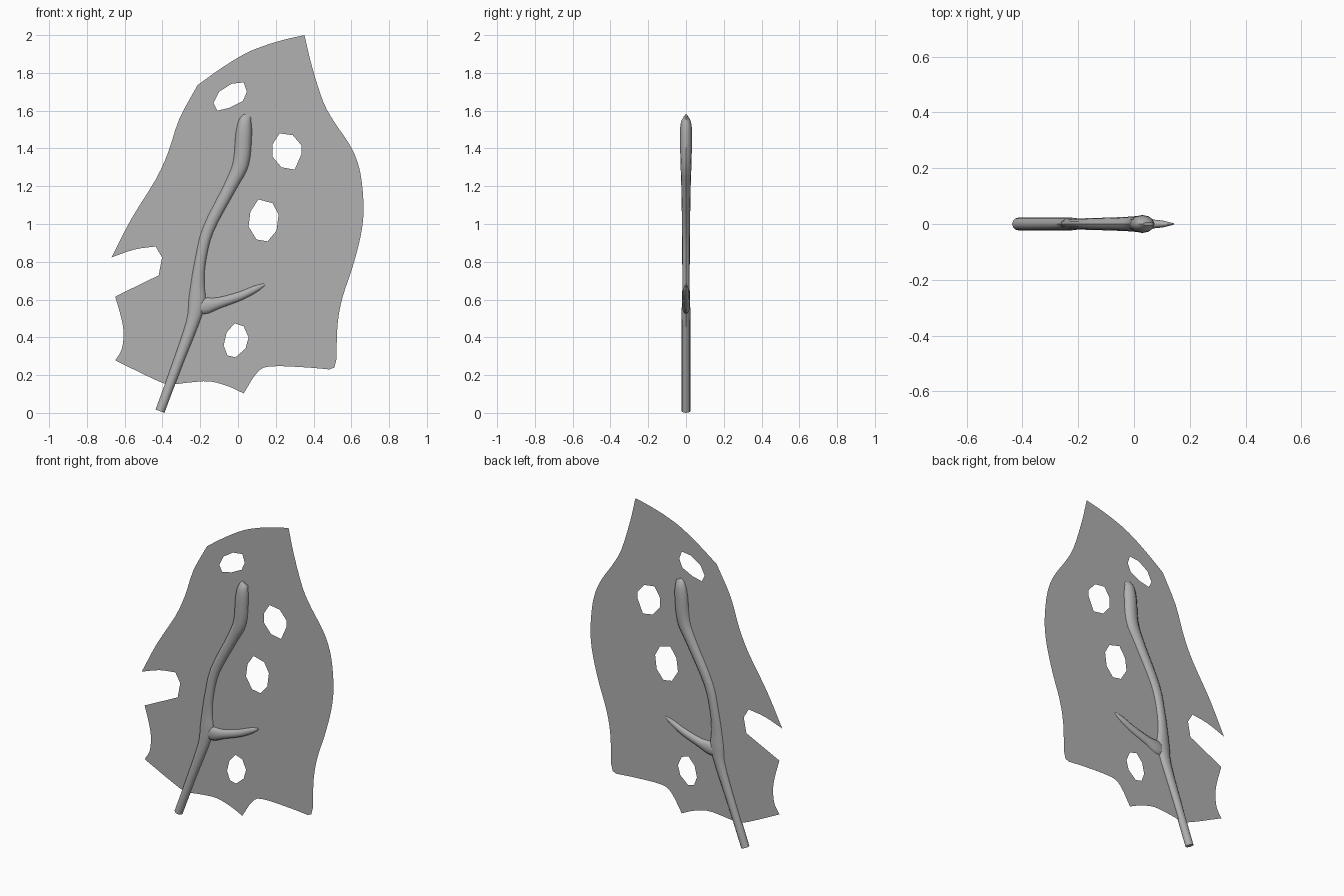
import bpy, bmesh, math
from mathutils import Vector

if "Cube" in bpy.data.objects:
    bpy.data.objects.remove(bpy.data.objects["Cube"])

# Leaf outline (x, z), clockwise from the tip
OUTLINE = [
    (.352, 2), (.39, 1.84), (.45, 1.65), (.51, 1.54), (.585, 1.43), (.63, 1.336),
    (.655, 1.225), (.665, 1.066), (.648, .93), (.606, .77), (.553, .61), (.527, .468),
    (.521, .283), (.51, .24), (.484, .23), (.357, .241), (.167, .246), (.098, .209),
    (.03, .103), (-.05, .14), (-.15, .167), (-.257, .161), (-.362, .151), (-.442, .177),
    (-.65, .278), (-.616, .336), (-.606, .415), (-.616, .495), (-.65, .616),
    (-.42, .728), (-.402, .823), (-.436, .881), (-.548, .865), (-.67, .823),
    (-.563, 1.03), (-.436, 1.235), (-.368, 1.384), (-.31, 1.558), (-.214, 1.735),
    (-.093, 1.822), (.034, 1.9), (.14, 1.944), (.246, 1.976)]
CORNERS = [0, 12, 13, 14, 18, 24, 28, 29, 30, 31, 33, 38, 43]
# Irregular octagonal holes
HOLES = [
    [(-.11, 1.60), (-.13, 1.64), (-.1, 1.7), (-.035, 1.742), (.03, 1.75), (.047, 1.7), (.025, 1.65), (-.045, 1.615)],
    [(.22, 1.48), (.29, 1.47), (.337, 1.415), (.337, 1.373), (.3, 1.288), (.23, 1.3), (.182, 1.357), (.182, 1.42)],
    [(.108, 1.13), (.183, 1.11), (.215, 1.05), (.204, .965), (.157, .908), (.098, .918), (.056, .987), (.066, 1.066)],
    [(-.018, .474), (.03, .458), (.056, .4), (.04, .341), (-.013, .294), (-.056, .304), (-.076, .357), (-.06, .426)],
]

# Darker grey shared by all parts
GREY = bpy.data.materials.new("dark_grey")
GREY.diffuse_color = (.44, .44, .44, 1)
GREY.use_nodes = True
GREY.node_tree.nodes["Principled BSDF"].inputs["Base Color"].default_value = GREY.diffuse_color


def activate(ob):
    bpy.ops.object.select_all(action='DESELECT')
    ob.select_set(True)
    bpy.context.view_layer.objects.active = ob


def spline(keys, steps=4):
    """Catmull-Rom samples through points of any dimension."""
    k = [Vector(v) for v in keys]
    k = [2 * k[0] - k[1]] + k + [2 * k[-1] - k[-2]]
    out = []
    for a, b, c, d in zip(k, k[1:], k[2:], k[3:]):
        for i in range(steps):
            t = i / steps
            out.append(.5 * (2 * b + (c - a) * t + (2 * a - 5 * b + 4 * c - d) * t * t
                             + (3 * b - a - 3 * c + d) * t ** 3))
    return out + [k[-2]]


def smooth_loop(points, corners):
    """Smooth the runs between sharp corners of a closed outline."""
    pts = points + points[:1]
    return [p for i, j in zip(corners, corners[1:])
            for p in (spline(pts[i:j + 1], 3)[:-1] if j - i > 1 else [pts[i]])]


def flat_sheet(name, loops):
    cu = bpy.data.curves.new(name, 'CURVE')
    cu.dimensions, cu.fill_mode = '2D', 'BOTH'
    for pts in loops:
        sp = cu.splines.new('POLY')
        sp.points.add(len(pts) - 1)
        for p, (x, z) in zip(sp.points, pts):
            p.co = (x, z, 0, 1)
        sp.use_cyclic_u = True
    ob = bpy.data.objects.new(name, cu)
    bpy.context.collection.objects.link(ob)
    ob.rotation_euler.x = math.pi / 2
    activate(ob)
    bpy.ops.object.convert(target='MESH')
    bpy.ops.object.transform_apply(rotation=True)
    ob = bpy.context.object
    ob.data.materials.clear()
    ob.data.materials.append(GREY)
    return ob


def tube(name, keys, sides=12):
    """Loft through (x, z, in-plane radius, depth radius) keys."""
    s = spline(keys)
    bm = bmesh.new()
    rings = []
    for i, (x, z, rw, rd) in enumerate(s):
        d = s[min(i + 1, len(s) - 1)] - s[max(i - 1, 0)]
        n = Vector((d[1], -d[0])).normalized()
        angles = [math.tau * j / sides for j in range(sides)]
        rings.append([bm.verts.new((x + n.x * rw * math.cos(a), rd * math.sin(a),
                                    z + n.y * rw * math.cos(a))) for a in angles])
    for r, q in zip(rings, rings[1:]):
        for j in range(sides):
            m = (j + 1) % sides
            bm.faces.new((r[j], r[m], q[m], q[j]))
    bm.faces.new(rings[0])
    bm.faces.new(rings[-1])
    bmesh.ops.recalc_face_normals(bm, faces=bm.faces)
    me = bpy.data.meshes.new(name)
    bm.to_mesh(me)
    bm.free()
    me.materials.append(GREY)
    ob = bpy.data.objects.new(name, me)
    bpy.context.collection.objects.link(ob)
    activate(ob)
    bpy.ops.object.shade_smooth_by_angle(angle=math.radians(40))
    return ob


# Thin perforated blade
flat_sheet("leaf_blade", [smooth_loop(OUTLINE, CORNERS)] + HOLES)

# Main stem, swelling at the fork and toward the top
tube("leaf_stem", [
    (-.413, .009, .025, .023), (-.32, .26, .027, .023), (-.24, .48, .034, .023),
    (-.217, .59, .045, .022), (-.214, .68, .036, .019), (-.2, .8, .029, .02),
    (-.158, .97, .03, .021), (-.04, 1.2, .034, .025), (.015, 1.32, .042, .029),
    (.03, 1.47, .043, .032), (.037, 1.54, .034, .026), (.051, 1.573, .021, .006)])

# Side branch, tapering to a point
tube("side_branch", [
    (-.222, .555, .03, .014), (-.17, .567, .042, .021), (-.1, .583, .029, .021),
    (.01, .618, .023, .018), (.09, .655, .018, .014), (.14, .68, .006, .003)])
